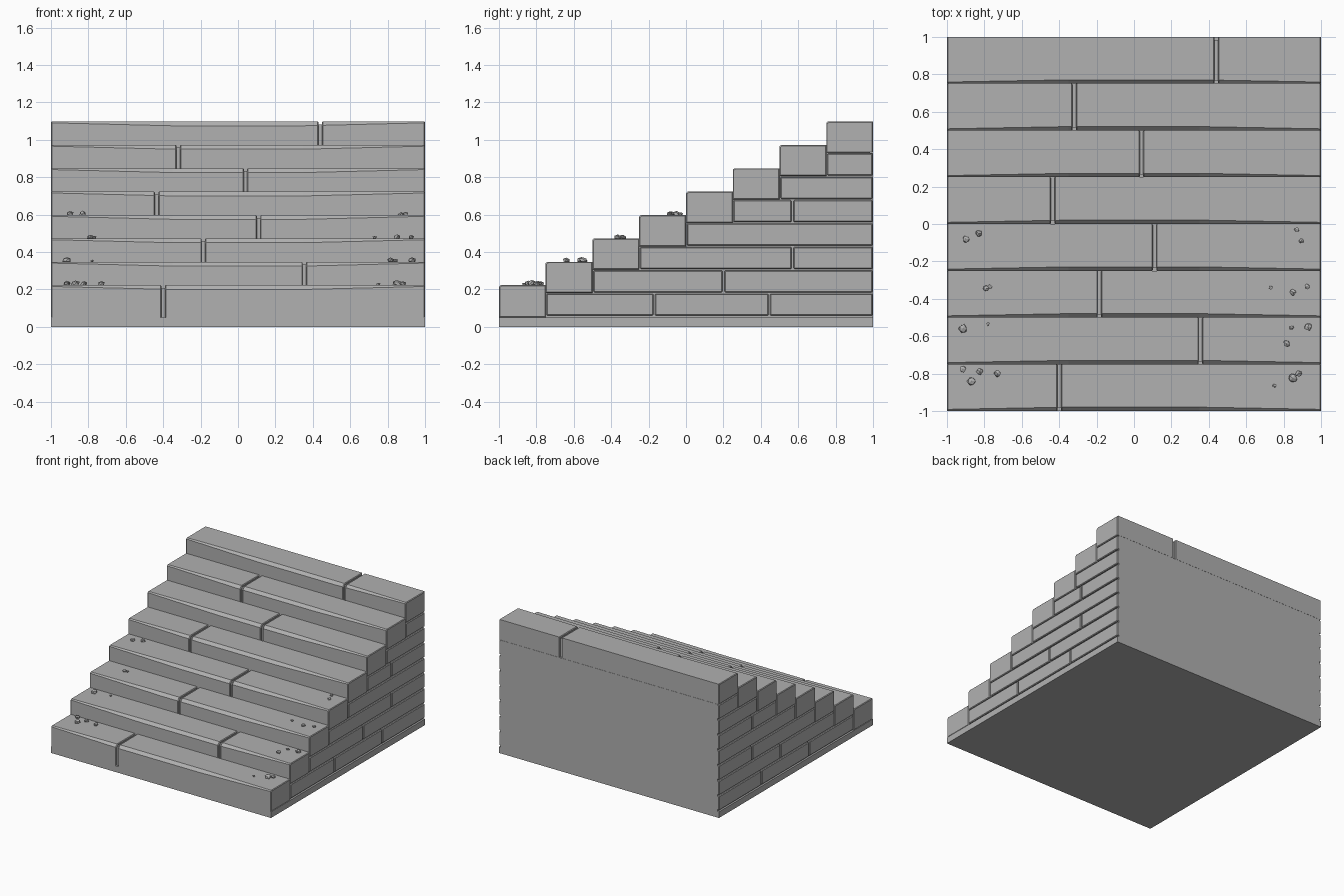
import bpy, bmesh, random
from mathutils import Vector

random.seed(4)
cube = bpy.data.objects.get("Cube")
if cube:
    bpy.data.objects.remove(cube)

stone = bpy.data.materials.new("grey_stone")
stone.use_nodes = True
GREY = (0.44, 0.44, 0.44, 1)
stone.diffuse_color = GREY
stone.node_tree.nodes["Principled BSDF"].inputs["Base Color"].default_value = GREY

STEPS = 8
RUN, RISE, FIRST_TOP = 0.25, 0.125, 0.223
BEVEL, JOINT, INSET = 0.005, 0.009, 0.015


def finish(bm, name):
    bmesh.ops.recalc_face_normals(bm, faces=bm.faces)
    mesh = bpy.data.meshes.new(name)
    bm.to_mesh(mesh)
    bm.free()
    mesh.materials.append(stone)
    obj = bpy.data.objects.new(name, mesh)
    bpy.context.collection.objects.link(obj)
    return obj


def loft(sections, name):
    """Skin a list of (x, [(y, z), ...]) sections and cap both ends."""
    bm = bmesh.new()
    rings = [[bm.verts.new((x, y, z)) for y, z in prof] for x, prof in sections]
    n = len(rings[0])
    for a, b in zip(rings, rings[1:]):
        for k in range(n):
            bm.faces.new((a[k], a[(k + 1) % n], b[(k + 1) % n], b[k]))
    bm.faces.new(rings[0])
    bm.faces.new(rings[-1])
    return finish(bm, name)


def tread_profile(x, y, top, bottom, inset=0.0):
    """Block section whose front edge is more worn near the middle."""
    wear = min(1.0, (1 - abs(x)) / 0.65)
    depth, drop = 0.009 + 0.012 * wear, 0.007 + 0.016 * wear
    y0, y1, top, bottom = y + inset, y + RUN - inset, top - inset, bottom + inset
    return [(y0, bottom), (y0, top - drop), (y0 + depth, top), (y1, top), (y1, bottom)]


def box(lo, hi, name, bevel=BEVEL):
    bm = bmesh.new()
    bmesh.ops.create_cube(bm, size=1)
    lo, hi = Vector(lo), Vector(hi)
    for v in bm.verts:
        v.co = (lo + hi) / 2 + v.co * (hi - lo)
    if bevel:
        bmesh.ops.bevel(bm, geom=bm.edges[:], offset=bevel, segments=1, affect='EDGES')
    return finish(bm, name)


# Stepped inner core, seen only at the back and inside the joints
profile = [(1, 0.02), (-1 + INSET, 0.02)]
for i in range(STEPS):
    y, top = -1 + RUN * i + INSET, FIRST_TOP + RISE * i - INSET
    profile += [(y, top), (y + RUN, top)]
profile[-1] = (1 - INSET, profile[-1][1])
profile += [(1 - INSET, 0.93), (1, 0.93)]
loft([(-1 + INSET, profile), (1 - INSET, profile)], "inner_core")

# Ground slab
box((-1, -1, 0), (1, 1, 0.05), "base_slab", 0)

# Two worn tread blocks per step, split at a staggered joint
joints = [-0.40, 0.355, -0.185, 0.11, -0.435, 0.04, -0.32, 0.44]
for i, joint in enumerate(joints):
    y, top = -1 + RUN * i, FIRST_TOP + RISE * i
    bottom = 0.056 + RISE * i if i else 0.05
    for side, a, b in (("right", -1, joint - JOINT), ("left", joint + JOINT, 1)):
        xs = [a + BEVEL] + [k for k in (-0.35, 0.35) if a < k < b] + [b - BEVEL]
        sections = [(a, tread_profile(a, y, top, bottom, BEVEL))]
        sections += [(x, tread_profile(x, y, top, bottom)) for x in xs]
        sections += [(b, tread_profile(b, y, top, bottom, BEVEL))]
        loft(sections, f"tread_{i + 1}_{side}")

# Brick courses showing on both side walls
splits = [(-0.17, 0.445), (0.2,), (0.57,), (), (0.57,), (), ()]
for i, cuts in enumerate(splits):
    z = 0.06 + RISE * i
    ends = [-1 + RUN * (i + 1), *cuts, 1.003]
    for k, (a, b) in enumerate(zip(ends, ends[1:])):
        box((-1, a + 0.005, z), (1, b - 0.005, z + 0.117), f"course_{i + 1}_brick_{k + 1}")

# Loose pebbles (x, y, radius) lying near the ends of the lower treads
pebbles = [
    (-.915, -.775, .02), (-.825, -.79, .019), (-.73, -.8, .02), (-.87, -.84, .024),
    (.75, -.865, .012), (.85, -.825, .026), (.88, -.8, .018), (-.915, -.56, .025),
    (-.78, -.535, .011), (.84, -.555, .014), (.93, -.55, .023), (.815, -.64, .019),
    (-.79, -.345, .017), (-.77, -.335, .013), (.73, -.34, .012), (.85, -.365, .018),
    (.925, -.335, .016), (-.9, -.08, .02), (-.83, -.05, .019), (.87, -.03, .014),
    (.895, -.09, .015)]
for n, (x, y, r) in enumerate(pebbles):
    bm = bmesh.new()
    bmesh.ops.create_icosphere(bm, subdivisions=1, radius=r)
    top = FIRST_TOP + RISE * int((y + 1) / RUN)
    for v in bm.verts:
        v.co *= random.uniform(0.8, 1.15)
        v.co.z *= 0.75
        v.co += Vector((x, y, top + r * 0.4))
    finish(bm, f"pebble_{n + 1}")
